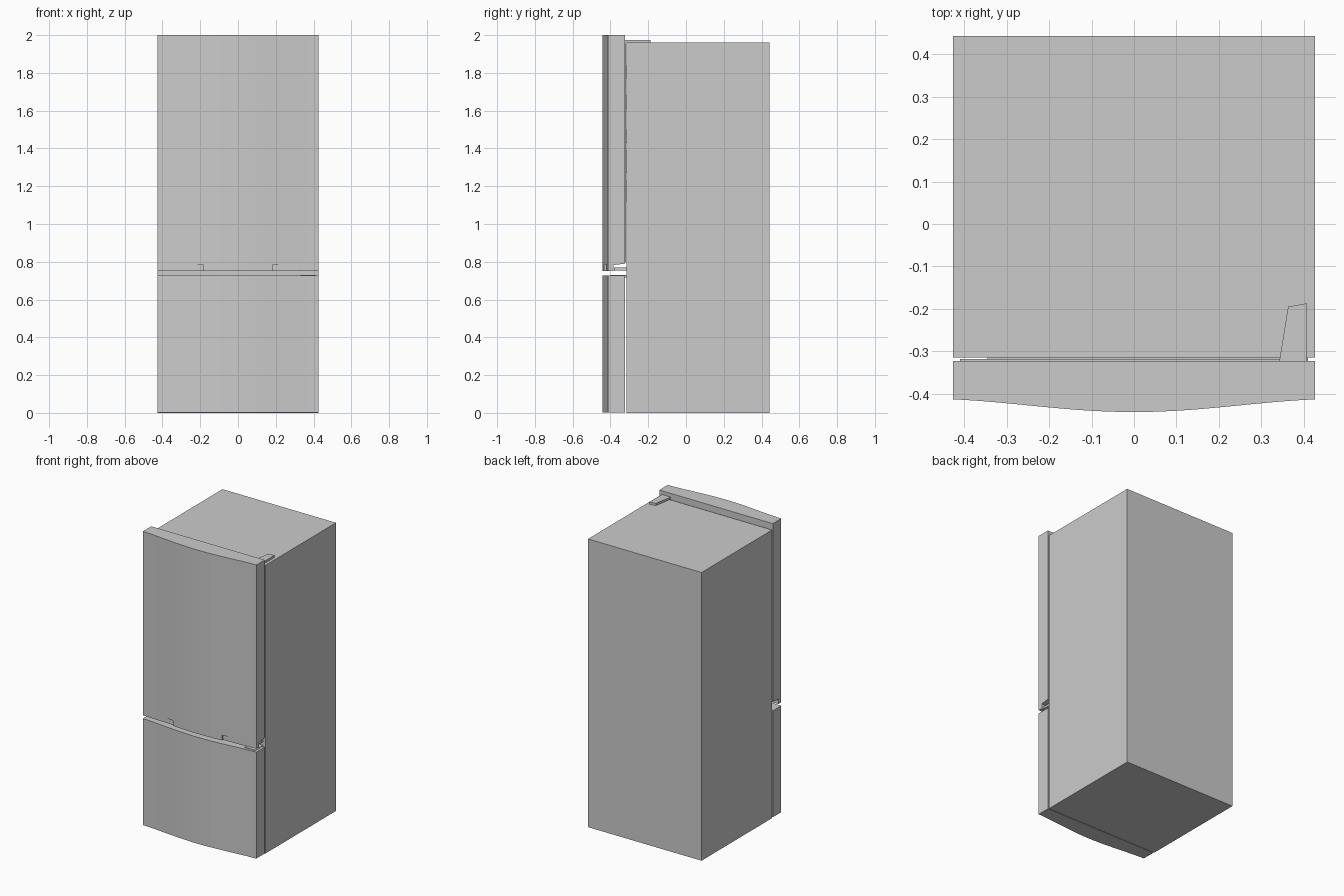
import bpy, bmesh, math

if "Cube" in bpy.data.objects:
    bpy.data.objects.remove(bpy.data.objects["Cube"])

W = 0.427        # half width
BACK = -0.323    # rear plane of the doors


def make_object(name, bm):
    bmesh.ops.recalc_face_normals(bm, faces=bm.faces)
    mesh = bpy.data.meshes.new(name)
    bm.to_mesh(mesh)
    bm.free()
    ob = bpy.data.objects.new(name, mesh)
    bpy.context.collection.objects.link(ob)
    return ob


def prism(name, plan, z0, z1):
    """Extrude an xy outline between two heights."""
    bm = bmesh.new()
    face = bm.faces.new([bm.verts.new((x, y, z0)) for x, y in plan])
    top = bmesh.ops.extrude_face_region(bm, geom=[face])
    verts = [v for v in top['geom'] if isinstance(v, bmesh.types.BMVert)]
    bmesh.ops.translate(bm, verts=verts, vec=(0, 0, z1 - z0))
    return make_object(name, bm)


def box(name, x0, x1, y0, y1, z0, z1):
    return prism(name, [(x0, y0), (x1, y0), (x1, y1), (x0, y1)], z0, z1)


def front_y(x):
    """Gently bowed door front."""
    return -0.443 + 0.0158 * (1 - math.cos(math.pi * x / 0.5))


def door(name, section, n=28):
    """Loft a side section across the width; y = None follows the bowed front."""
    bm = bmesh.new()
    rings = []
    for i in range(n + 1):
        x = -W + 2 * W * i / n
        rings.append([bm.verts.new((x, front_y(x) if y is None else y, z))
                      for y, z in section])
    k = len(section)
    for a, b in zip(rings, rings[1:]):
        for j in range(k):
            bm.faces.new((a[j], a[(j + 1) % k], b[(j + 1) % k], b[j]))
    bm.faces.new(rings[0])
    bm.faces.new(rings[-1])
    return make_object(name, bm)


# Cabinet
box("cabinet", -W, W, -0.315, 0.443, 0, 1.96)

# Doors: the upper one has a stepped lower edge that forms the grip lip
upper = door("upper_door", [(BACK, 0.79), (BACK, 2.0), (None, 2.0),
                            (None, 0.75), (-0.383, 0.75), (-0.383, 0.783)])
lower = door("freezer_door", [(BACK, 0.003), (BACK, 0.727),
                              (None, 0.727), (None, 0.003)])

# Tapering finger recesses in the lip, left and right
for side, s in (("left", -1), ("right", 1)):
    cutter = prism("grip_cutter_" + side,
                   [(s * 0.185, -0.5), (s * 0.185, front_y(0.185) + 0.010),
                    (s * 0.32, front_y(0.32)), (s * 0.32, -0.5)], 0.70, 0.785)
    cutter.hide_render = True
    cutter.hide_viewport = True
    mod = upper.modifiers.new("grip_" + side, 'BOOLEAN')
    mod.operation = 'DIFFERENCE'
    mod.solver = 'EXACT'
    mod.object = cutter

# Smooth the bowed fronts while keeping the edges sharp
for ob in (upper, lower):
    bpy.ops.object.select_all(action='DESELECT')
    ob.select_set(True)
    bpy.context.view_layer.objects.active = ob
    bpy.ops.object.shade_smooth_by_angle(angle=math.radians(30))

# Gasket and door bins in the gap behind the upper door
box("door_gasket", -0.41, 0.41, BACK, -0.318, 0.80, 1.955)
for i, (z0, z1) in enumerate([(1.12, 1.23), (1.27, 1.39), (1.43, 1.50),
                              (1.61, 1.68), (1.77, 1.84)]):
    box(f"door_bin_{i + 1}", -0.345, 0.345, -0.319, -0.313, z0, z1)

# Hinges
prism("top_hinge", [(0.342, -0.325), (0.407, -0.325), (0.407, -0.187),
                    (0.363, -0.195)], 1.96, 1.975)
box("middle_hinge", 0.33, 0.41, -0.382, -0.313, 0.755, 0.77)
box("freezer_hinge", 0.33, 0.41, -0.40, -0.313, 0.718, 0.731)
